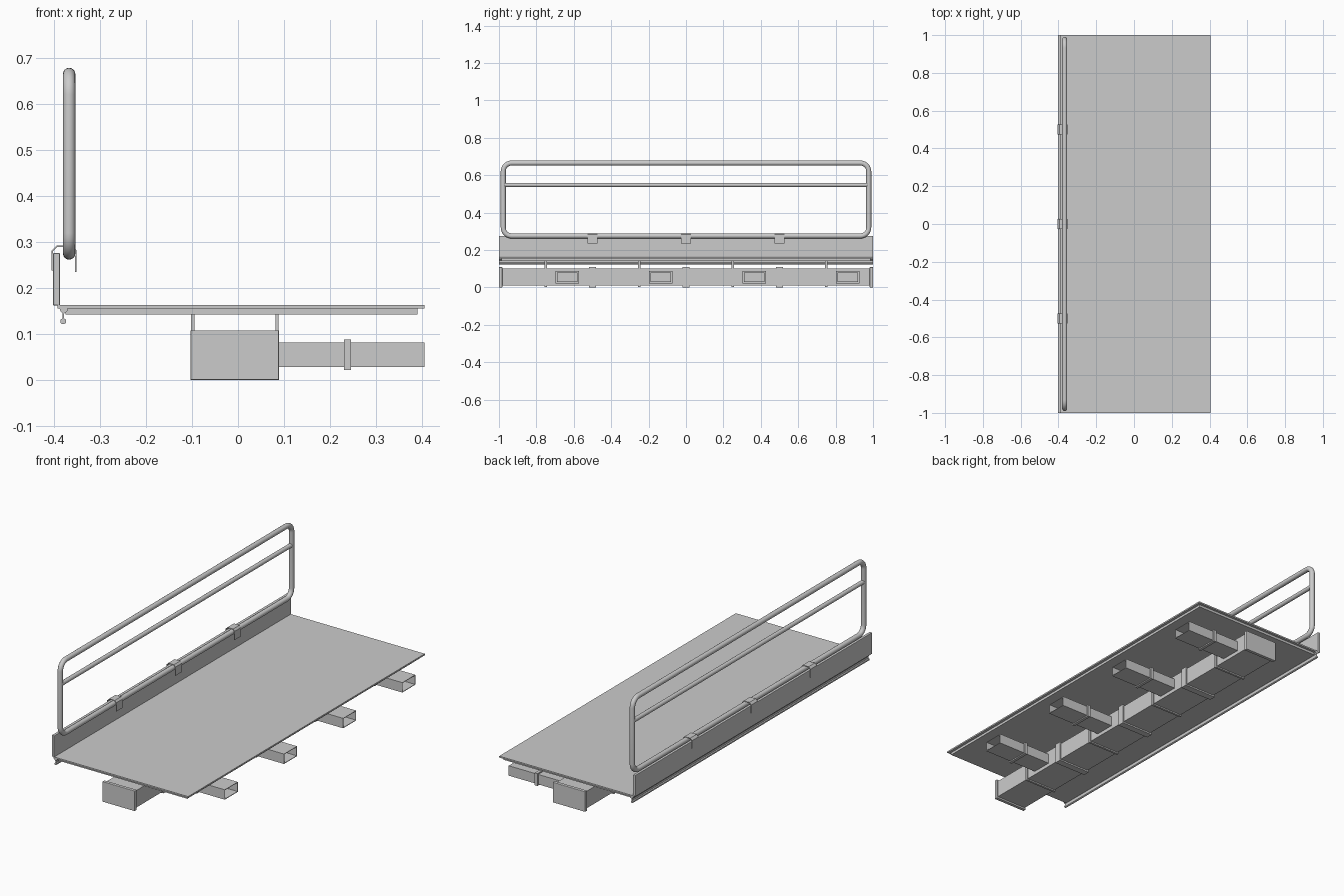
import bpy, bmesh, math

if "Cube" in bpy.data.objects:
    bpy.data.objects.remove(bpy.data.objects["Cube"])


def finish(name, bm, smooth=False):
    bmesh.ops.recalc_face_normals(bm, faces=bm.faces)
    me = bpy.data.meshes.new(name)
    bm.to_mesh(me)
    bm.free()
    ob = bpy.data.objects.new(name, me)
    bpy.context.collection.objects.link(ob)
    return ob


def box(name, x, y, z, bevel=0):
    bm = bmesh.new()
    bmesh.ops.create_cube(bm, size=1)
    for v in bm.verts:
        for i, (lo, hi) in enumerate((x, y, z)):
            v.co[i] = lo if v.co[i] < 0 else hi
    ob = finish(name, bm)
    if bevel:
        m = ob.modifiers.new("Bevel", 'BEVEL')
        m.width, m.segments = bevel, 2
    return ob


def extrude_y(name, profile, y0, y1):
    """Extrude a closed x-z profile along y."""
    bm = bmesh.new()
    face = bm.faces.new([bm.verts.new((x, y0, z)) for x, z in profile])
    new = bmesh.ops.extrude_face_region(bm, geom=[face])["geom"]
    bmesh.ops.translate(bm, vec=(0, y1 - y0, 0),
                        verts=[v for v in new if isinstance(v, bmesh.types.BMVert)])
    return finish(name, bm)


def sleeve(name, axis, a, b, u, v, wall):
    """Open rectangular tube along x (axis 0) or y (axis 1)."""
    bm = bmesh.new()
    rings = []
    for t in (a, b):
        for w in (0, wall):
            pts = [(u[0] + w, v[0] + w), (u[1] - w, v[0] + w),
                   (u[1] - w, v[1] - w), (u[0] + w, v[1] - w)]
            rings.append([bm.verts.new((t, p, q) if axis == 0 else (p, t, q))
                          for p, q in pts])
    o0, i0, o1, i1 = rings
    for r, s in ((o0, o1), (i0, i1), (o0, i0), (o1, i1)):
        for k in range(4):
            j = (k + 1) % 4
            bm.faces.new((r[k], r[j], s[j], s[k]))
    return finish(name, bm)


def tube(name, pts, radius, cyclic):
    cu = bpy.data.curves.new(name, 'CURVE')
    cu.dimensions = '3D'
    cu.bevel_depth, cu.bevel_resolution = radius, 6
    cu.use_fill_caps = True
    sp = cu.splines.new('POLY')
    sp.points.add(len(pts) - 1)
    for p, c in zip(sp.points, pts):
        p.co = (*c, 1)
    sp.use_cyclic_u = cyclic
    sp.use_smooth = True
    ob = bpy.data.objects.new(name, cu)
    bpy.context.collection.objects.link(ob)
    return ob


# Deck plate with a recessed panel below it
box("deck_plate", (-0.392, 0.405), (-1, 1), (0.155, 0.163))
box("deck_panel", (-0.375, 0.39), (-0.986, 0.986), (0.142, 0.1555))

# Drip edge with a bulb under the deck's closed side
extrude_y("drip_edge", [(-0.388, 0.156), (-0.386, 0.15), (-0.381, 0.144), (-0.381, 0.134),
                        (-0.386, 0.131), (-0.386, 0.124), (-0.383, 0.122), (-0.377, 0.122),
                        (-0.374, 0.124), (-0.374, 0.131), (-0.378, 0.134), (-0.378, 0.144),
                        (-0.371, 0.15), (-0.37, 0.156)], -1, 1)

# Kick board
box("kick_board", (-0.402, -0.387), (-1, 1), (0.162, 0.276), 0.002)

# Guard rail loop with rounded corners, and its middle bar
RX, YO, ZLO, ZHI, R = -0.367, 0.977, 0.275, 0.665, 0.045
loop = []
for q, (sy, zc) in enumerate(((1, ZHI - R), (-1, ZHI - R), (-1, ZLO + R), (1, ZLO + R))):
    for k in range(9):
        a = math.radians(90 * q + 90 * k / 8)
        loop.append((RX, sy * (YO - R) + R * math.cos(a), zc + R * math.sin(a)))
tube("guard_rail", loop, 0.0135, True)
tube("middle_rail", [(RX, -YO, 0.548), (RX, YO, 0.548)], 0.0115, False)

# Clips hooking the rail onto the kick board
for i, y in enumerate((-0.5, 0, 0.5)):
    extrude_y(f"rail_clip_{i}", [(-0.405, 0.238), (-0.405, 0.281), (-0.394, 0.292),
                                 (-0.36, 0.292), (-0.351, 0.282), (-0.351, 0.235),
                                 (-0.354, 0.235), (-0.354, 0.28), (-0.362, 0.289),
                                 (-0.393, 0.289), (-0.402, 0.28), (-0.402, 0.238)],
              y - 0.027, y + 0.027)

# Main duct, its end caps, joint bands and hangers
X0, X1 = -0.103, 0.089
box("main_duct", (X0 + 0.007, X1 - 0.007), (-0.99, 0.99), (0.009, 0.1))
for s in (-1, 1):
    box("duct_end_cap", (X0, X1), tuple(sorted((s * 0.982, s))), (0, 0.108), 0.002)
for y in (-0.5, 0, 0.5):
    sleeve("duct_joint_band", 1, y - 0.018, y + 0.018, (X0, X1), (0, 0.108), 0.008)
for y in (-0.75, -0.25, 0.25, 0.75):
    extrude_y("duct_hanger", [(X0 + 0.001, 0.144), (X0 + 0.001, 0.002), (X1 - 0.001, 0.002),
                              (X1 - 0.001, 0.144), (X1 - 0.008, 0.144), (X1 - 0.008, 0.01),
                              (X0 + 0.008, 0.01), (X0 + 0.008, 0.144)],
              y - 0.006, y + 0.006)

# Open side ducts with joint collars
for y in (-0.635, -0.135, 0.365, 0.865):
    sleeve("side_duct", 0, 0.08, 0.405, (y - 0.055, y + 0.055), (0.028, 0.081), 0.003)
    sleeve("side_duct_collar", 0, 0.23, 0.246, (y - 0.062, y + 0.062), (0.022, 0.088), 0.008)
